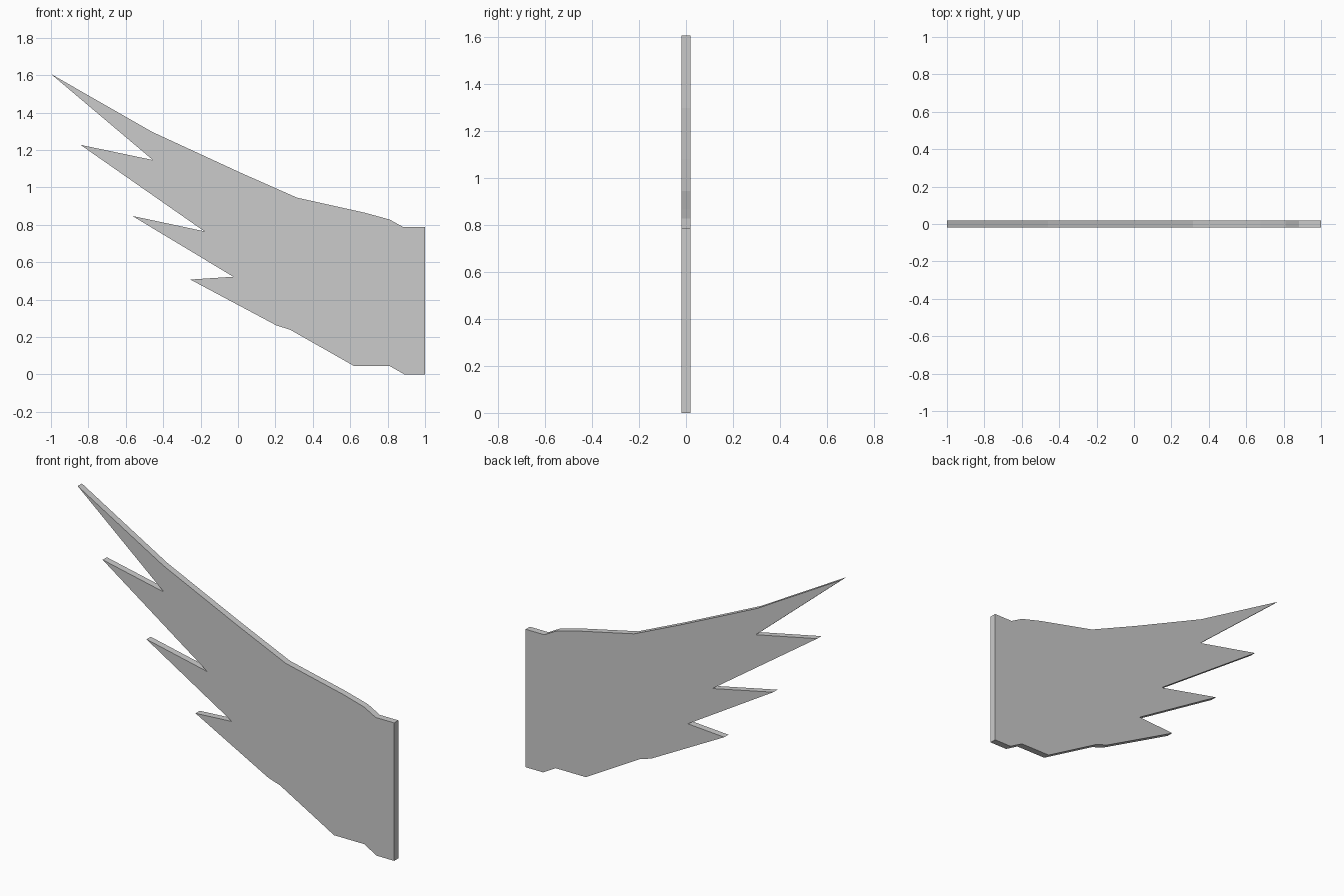
import bpy, bmesh

if "Cube" in bpy.data.objects:
    bpy.data.objects.remove(bpy.data.objects["Cube"])

HALF = 0.019  # half thickness of the plate

# Outline in x, z: top edge, square root end, lower edge, then feather tips
outline = [
    (-1.0, 1.606), (-0.46, 1.297), (0.01, 1.08), (0.315, 0.945),
    (0.675, 0.865), (0.81, 0.828), (0.883, 0.788), (1.0, 0.788),
    (1.0, 0.0), (0.89, 0.0), (0.81, 0.045), (0.62, 0.045),
    (0.28, 0.238), (0.205, 0.262), (-0.255, 0.507), (-0.025, 0.522),
    (-0.565, 0.847), (-0.18, 0.765), (-0.842, 1.227), (-0.455, 1.146),
]

# Flat wing plate, extruded through its thickness
bm = bmesh.new()
face = bm.faces.new([bm.verts.new((x, -HALF, z)) for x, z in outline])
result = bmesh.ops.extrude_face_region(bm, geom=[face], use_keep_orig=True)
moved = [g for g in result["geom"] if isinstance(g, bmesh.types.BMVert)]
bmesh.ops.translate(bm, verts=moved, vec=(0, 2 * HALF, 0))
bmesh.ops.recalc_face_normals(bm, faces=bm.faces)

mesh = bpy.data.meshes.new("feathered_wing")
bm.to_mesh(mesh)
bm.free()
bpy.context.collection.objects.link(bpy.data.objects.new("feathered_wing", mesh))
